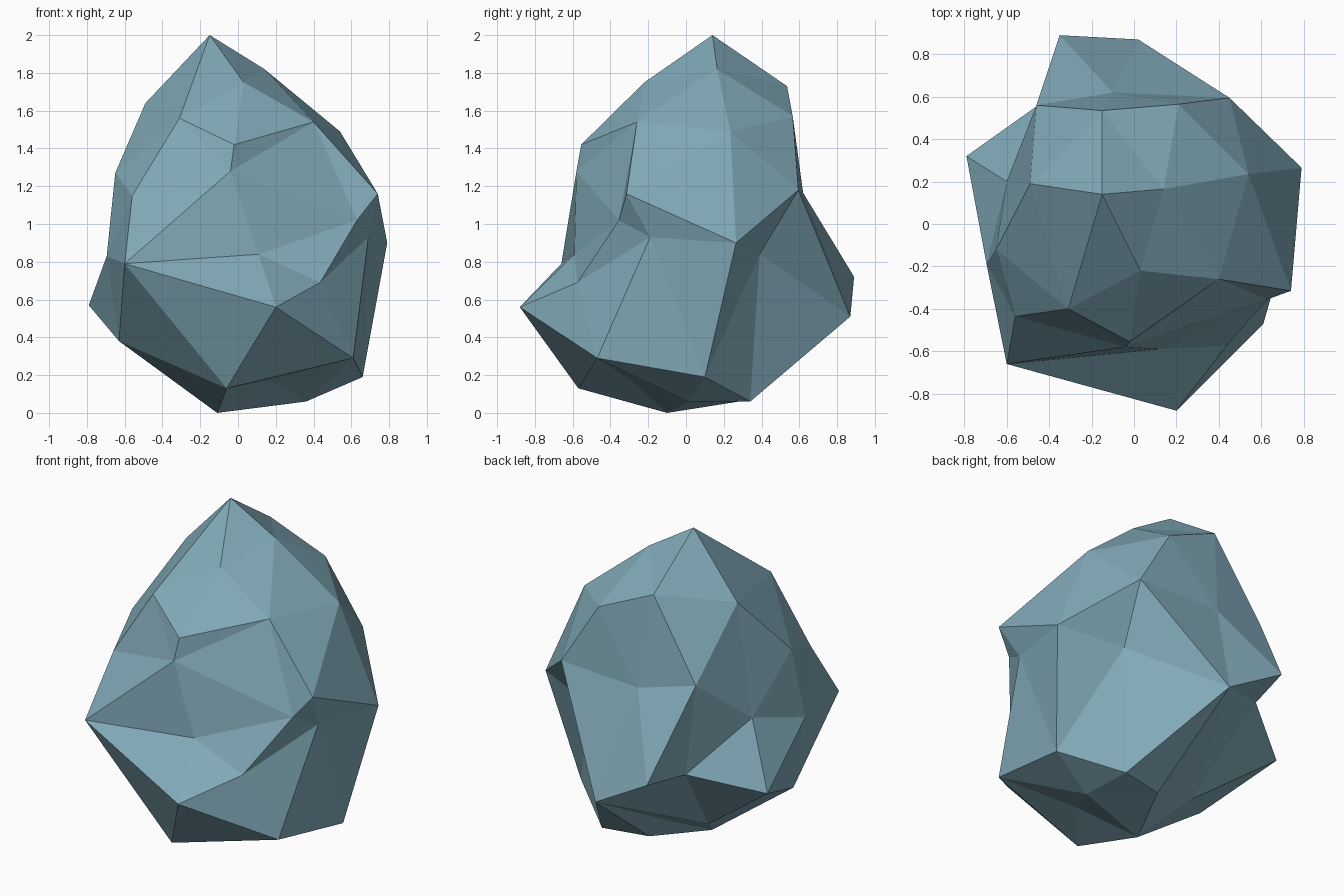
import bpy, bmesh
from mathutils import Vector

# Boulder corners, grouped in rough rings from the peak to the underside
crown = [(-.15, .14, 2), (.14, .165, 1.82), (-.15, .535, 1.73),
         (-.49, .19, 1.64), (-.31, -.40, 1.56), (.03, -.22, 1.75)]
shoulder = [(.54, .235, 1.49), (.21, .565, 1.57), (-.10, .62, 1.165),
            (-.46, .56, 1.25), (-.60, .20, .95), (-.65, -.12, 1.27),
            (-.56, -.435, 1.15), (-.04, -.58, 1.28), (-.02, -.555, 1.42),
            (.40, -.26, 1.54)]
waist = [(.79, .265, .90), (.45, .595, 1.18), (-.35, .89, .72),
         (-.41, .59, .69), (-.79, .32, .57), (-.695, -.19, .83),
         (-.60, -.66, .79), (.11, -.59, .84), (.63, -.355, 1.02),
         (.74, -.315, 1.16)]
skirt = [(.66, .10, .19), (.40, .39, .84), (.02, .87, .51),
         (-.07, .225, .165), (-.28, .18, .19), (-.63, -.165, .38),
         (-.06, -.57, .13), (.20, -.88, .56), (.435, -.575, .69),
         (.69, -.19, .93)]
base = [(.345, .34, .06), (.06, .28, .06), (-.11, -.10, 0),
        (.17, -.29, .17), (.61, -.47, .29), (.36, .01, .06)]

# Skin the corners as a faceted ball, then push each one out to its real place
centre = Vector((0, 0, 1))
bm = bmesh.new()
placed = []
for p in crown + shoulder + waist + skirt + base:
    p = Vector(p)
    placed.append((bm.verts.new((p - centre).normalized()), p))
bmesh.ops.convex_hull(bm, input=bm.verts[:])
bmesh.ops.triangulate(bm, faces=bm.faces[:])
bmesh.ops.recalc_face_normals(bm, faces=bm.faces[:])
for v, p in placed:
    v.co = p

mesh = bpy.data.meshes.new("boulder")
bm.to_mesh(mesh)
bm.free()

# One flat stone colour
stone = bpy.data.materials.new("blue grey stone")
stone.diffuse_color = (.22, .40, .48, 1)
mesh.materials.append(stone)

boulder = bpy.data.objects.new("boulder", mesh)
bpy.context.collection.objects.link(boulder)
